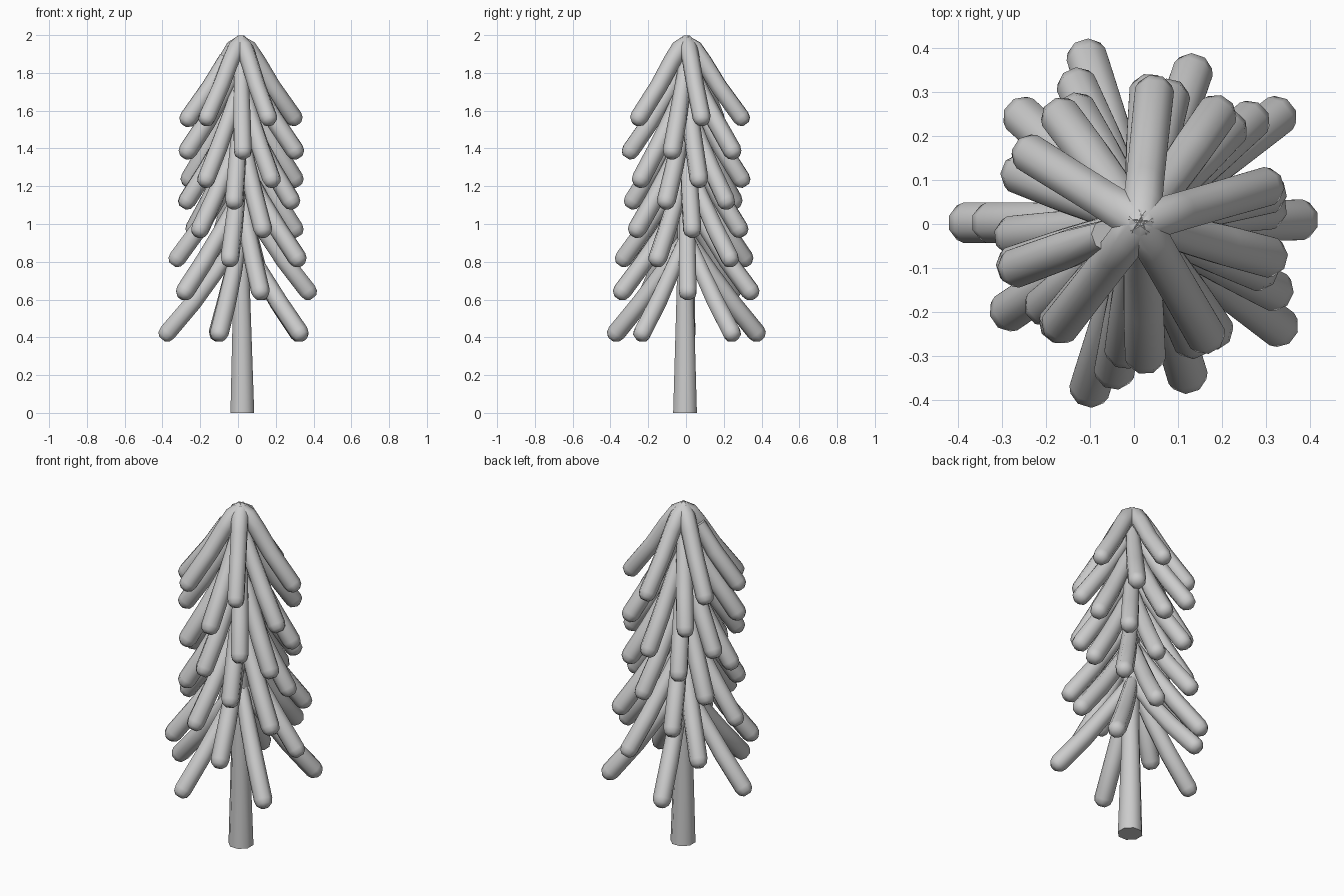
import bpy, bmesh
from math import sin, cos, pi, radians
from mathutils import Vector

if "Cube" in bpy.data.objects:
    bpy.data.objects.remove(bpy.data.objects["Cube"])

CX, CY = 0.015, 0.003


def make_object(name, bm):
    bmesh.ops.recalc_face_normals(bm, faces=bm.faces)
    mesh = bpy.data.meshes.new(name)
    bm.to_mesh(mesh)
    bm.free()
    obj = bpy.data.objects.new(name, mesh)
    bpy.context.collection.objects.link(obj)
    for o in bpy.context.selected_objects:
        o.select_set(False)
    obj.select_set(True)
    bpy.context.view_layer.objects.active = obj
    bpy.ops.object.shade_smooth_by_angle(angle=radians(50))
    return obj


def tube(bm, points, radii, side, sides=8):
    """Capped tube swept along points lying in the plane normal to side."""
    rings = []
    for i, p in enumerate(points):
        d = (points[min(i + 1, len(points) - 1)] - points[max(i - 1, 0)]).normalized()
        up = side.cross(d)
        rings.append([bm.verts.new(p + radii[i] * (side * cos(2 * pi * (k + .5) / sides)
                                                   + up * sin(2 * pi * (k + .5) / sides)))
                      for k in range(sides)])
    for a, b in zip(rings, rings[1:]):
        for k in range(sides):
            n = (k + 1) % sides
            bm.faces.new((a[k], a[n], b[n], b[k]))
    bm.faces.new(rings[0])
    bm.faces.new(rings[-1])


def branch(bm, angle, profile, radii):
    """Drooping branch; profile is (distance from axis, height), with a rounded tip."""
    a = radians(angle)
    out = Vector((cos(a), sin(a), 0))
    side = Vector((-sin(a), cos(a), 0))
    pts = [Vector((CX, CY, z)) + out * r for r, z in profile]
    d = (pts[-1] - pts[-2]).normalized()
    end, rad = pts[-1], radii[-1]
    pts += [end + d * rad * 0.55, end + d * rad * 0.9]
    tube(bm, pts, list(radii) + [rad * 0.85, rad * 0.45], side)


# Trunk
bm = bmesh.new()
tube(bm, [Vector((CX + 0.008, -0.005, 0)), Vector((CX + 0.004, -0.005, 0.65)),
          Vector((CX, 0, 1.3)), Vector((CX, 0, 1.9))],
     [0.068, 0.048, 0.043, 0.036], Vector((1, 0, 0)))
make_object("trunk", bm)

# Branch tiers: tip height, tip distance, root rise, branch directions
tiers = [(0.425, 0.388, 0.50, (180, 253, 323, 38, 108)),
         (0.645, 0.355, 0.50, (1, 71, 138, 214, 287)),
         (0.82, 0.335, 0.50, (180, 260, 333, 43, 115)),
         (0.975, 0.285, 0.50, (6, 77, 149, 221, 294)),
         (1.125, 0.285, 0.49, (186, 263, 338, 47, 120)),
         (1.24, 0.29, 0.50, (13, 86, 158, 231, 304)),
         (1.39, 0.295, 0.47, (199, 272, 345, 55, 127))]
for i, (z, r, rise, angles) in enumerate(tiers):
    bm = bmesh.new()
    for a in angles:
        prof = [(0.01, z + rise), (r * .35, z + rise * .63),
                (r * .65, z + rise * .32), (r, z)]
        branch(bm, a, prof, (0.036, 0.045, 0.049, 0.050))
    make_object(f"branch_tier_{i + 1}", bm)

# Crown branches bending over from the tip of the tree
bm = bmesh.new()
for a in (16, 84, 148, 232, 300):
    branch(bm, a, [(-0.03, 1.94), (0.0, 1.955), (0.04, 1.93), (0.09, 1.86), (0.17, 1.73), (0.29, 1.565)],
           (0.03, 0.046, 0.048, 0.047, 0.047, 0.048))
make_object("crown", bm)

# Loose branch beside the crown
bm = bmesh.new()
branch(bm, 200, [(0.085, 1.88), (0.17, 1.73), (0.295, 1.56)], (0.036, 0.046, 0.048))
make_object("crown_side_branch", bm)
